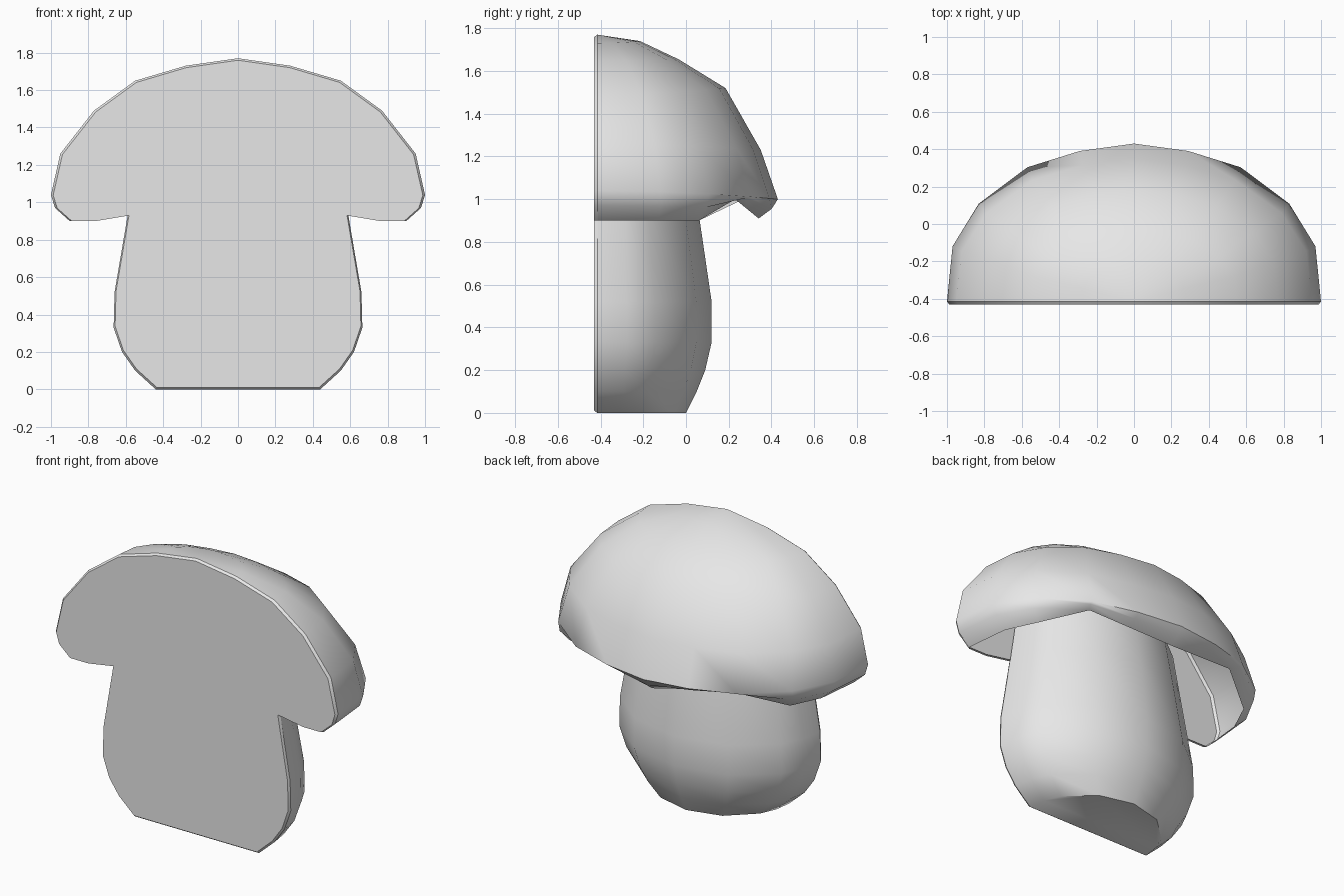
import bpy
import math

if "Cube" in bpy.data.objects:
    bpy.data.objects.remove(bpy.data.objects["Cube"])

GREY = bpy.data.materials.new("plain grey")
GREY.diffuse_color = (0.8, 0.8, 0.8, 1)
GREY.use_nodes = True
GREY.node_tree.nodes["Principled BSDF"].inputs["Base Color"].default_value = GREY.diffuse_color
Y0 = -0.415          # plane where the rounded body meets the cut face


def make(name, verts, faces, angle):
    mesh = bpy.data.meshes.new(name)
    mesh.from_pydata(verts, [], faces)
    mesh.materials.append(GREY)
    obj = bpy.data.objects.new(name, mesh)
    bpy.context.collection.objects.link(obj)
    bpy.ops.object.select_all(action='DESELECT')
    obj.select_set(True)
    bpy.context.view_layer.objects.active = obj
    bpy.ops.object.shade_smooth_by_angle(angle=math.radians(angle))
    return obj


def mirrored(half):
    """Complete a half ring that ends on x = 0."""
    return half + [(-x, y, z) for x, y, z in reversed(half[:-1])]


def skin(rings):
    """Quads between rings listed from top to bottom."""
    n = len(rings[0])
    verts = [v for ring in rings for v in ring]
    faces = [(r * n + c, (r + 1) * n + c, (r + 1) * n + c + 1, r * n + c + 1)
             for r in range(len(rings) - 1) for c in range(n - 1)]
    return verts, faces


# Cap: half dome, each ring is (side radius, side z, back radius, back z)
outline = [(1, 0), (0.97, 0.35), (0.83, 0.62), (0.57, 0.85), (0.29, 0.953), (0, 1)]
cap_rows = [(0.28, 1.73, 0.20, 1.74), (0.55, 1.65, 0.38, 1.655),
            (0.77, 1.49, 0.60, 1.52), (0.95, 1.26, 0.765, 1.23),
            (1.0, 1.04, 0.845, 1.0)]
halves = [[(a * rx, Y0 + b * ry, zx + (zy - zx) * b * b) for a, b in outline]
          for rx, zx, ry, zy in cap_rows]

# Wavy lip curling inwards under the cap, with a rounding ring before it
lip = [(0.90, Y0, 0.90), (0.87, -0.13, 0.90), (0.78, 0.06, 0.90),
       (0.53, 0.23, 1.00), (0.27, 0.285, 0.955), (0, 0.34, 0.91)]
bulge = [((p[0] + q[0]) / 2 * 1.03, Y0 + ((p[1] + q[1]) / 2 - Y0) * 1.02,
          (p[2] + q[2]) / 2) for p, q in zip(halves[-1], lip)]
halves += [bulge, lip]
verts, faces = skin([mirrored(h) for h in halves])
n = 2 * len(outline) - 1
verts.append((0, Y0, 1.77))
faces += [(len(verts) - 1, c, c + 1) for c in range(n - 1)]
make("cap", verts, faces, 60)

# Stem: half round, rows are (side radius, back radius, z), running up into the cap
stem_rows = [(0.54, 0.42, 1.25), (0.59, 0.475, 0.93), (0.66, 0.535, 0.52),
             (0.665, 0.535, 0.33), (0.62, 0.505, 0.2), (0.55, 0.465, 0.1),
             (0.44, 0.415, 0)]
angles = [math.radians(a) for a in (0, 15, 30, 60, 90)]
rings = [mirrored([(rx * math.cos(a), Y0 + ry * math.sin(a), z) for a in angles])
         for rx, ry, z in stem_rows]
verts, faces = skin(rings)
m = len(rings[0])
base = (len(rings) - 1) * m
faces.append(tuple(reversed(range(base, base + m))))
make("stem", verts, faces, 50)

# Cut face: one flat outline of stem and cap with a narrow rounded border
side = [(rx, z) for rx, ry, z in reversed(stem_rows[1:])]
side += [(0.77, 0.90)] + [(h[0][0], h[0][2]) for h in reversed(halves)]
profile = side + [(0, 1.77)] + [(-x, z) for x, z in reversed(side)]
k = len(profile)
verts = [(x, Y0, z) for x, z in profile]
verts += [(x * 0.988, -0.43, max(0.004, 0.9 + (z - 0.9) * 0.988)) for x, z in profile]
faces = [(i, (i + 1) % k, k + (i + 1) % k, k + i) for i in range(k)]
faces.append(tuple(range(k, 2 * k)))
make("cut_face", verts, faces, 30)
